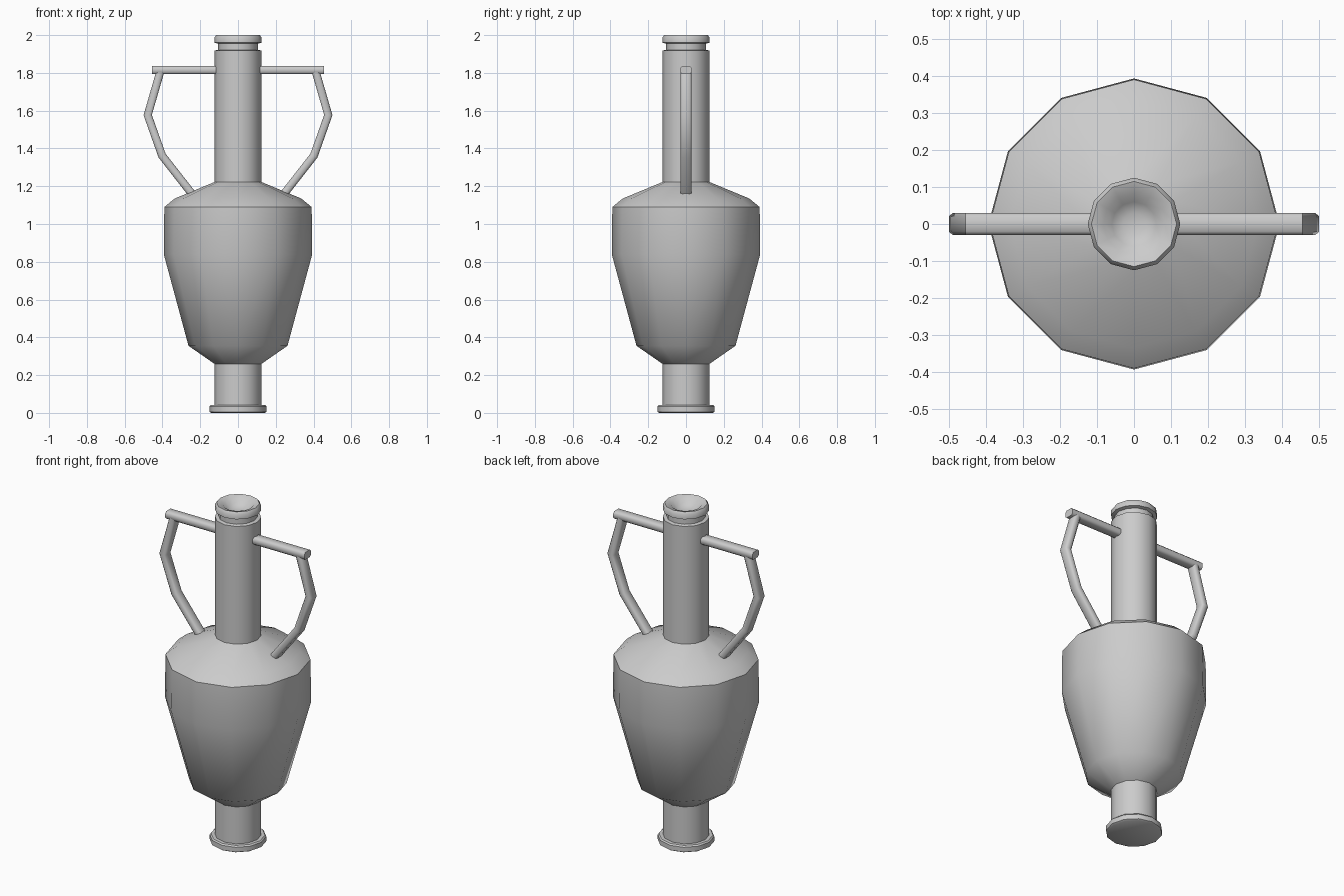
import bpy, bmesh, math
from mathutils import Vector

if "Cube" in bpy.data.objects:
    bpy.data.objects.remove(bpy.data.objects["Cube"])

SIDES = 12


def finish(name, bm, angle):
    bmesh.ops.recalc_face_normals(bm, faces=bm.faces)
    mesh = bpy.data.meshes.new(name)
    bm.to_mesh(mesh)
    bm.free()
    ob = bpy.data.objects.new(name, mesh)
    bpy.context.collection.objects.link(ob)
    bpy.ops.object.select_all(action='DESELECT')
    ob.select_set(True)
    bpy.context.view_layer.objects.active = ob
    bpy.ops.object.shade_smooth_by_angle(angle=math.radians(angle))
    return ob


def skin(bm, rings):
    for a, b in zip(rings, rings[1:]):
        n = len(a)
        for i in range(n):
            bm.faces.new((a[i], a[(i + 1) % n], b[(i + 1) % n], b[i]))
    bm.faces.new(rings[0])
    bm.faces.new(rings[-1])


def lathe(name, profile):
    bm = bmesh.new()
    rings = [[bm.verts.new((r * math.cos(math.tau * i / SIDES),
                            r * math.sin(math.tau * i / SIDES), z))
              for i in range(SIDES)] for r, z in profile]
    skin(bm, rings)
    return finish(name, bm, 40)


def sweep(name, path, width, thick, bevel):
    """Sweep a chamfered rectangle along a mitred path in the xz plane."""
    w, t = width / 2, thick / 2
    section = [(w - bevel, -t), (w, -t + bevel), (w, t - bevel), (w - bevel, t),
               (bevel - w, t), (-w, t - bevel), (-w, bevel - t), (bevel - w, -t)]
    pts = [Vector((x, 0, z)) for x, z in path]
    bm = bmesh.new()
    rings = []
    for i, p in enumerate(pts):
        d0 = (p - pts[max(i - 1, 0)]).normalized()
        d1 = (pts[min(i + 1, len(pts) - 1)] - p).normalized()
        d = (d0 + d1).normalized()
        normal = Vector((d.z, 0, -d.x))
        mitre = 1 / max(d.dot(d1 if d1.length else d0), 0.5)
        rings.append([bm.verts.new(p + Vector((0, y, 0)) + normal * s * mitre)
                      for y, s in section])
    skin(bm, rings)
    return finish(name, bm, 50)


# Foot, body, neck and lip with a dished mouth, turned as one vessel
lathe("vessel", [
    (0.142, 0), (0.152, 0.006), (0.152, 0.034), (0.145, 0.042), (0.125, 0.042),
    (0.125, 0.26), (0.262, 0.355), (0.393, 0.84), (0.39, 1.09), (0.335, 1.135),
    (0.125, 1.222), (0.125, 1.918), (0.105, 1.922), (0.105, 1.955),
    (0.125, 1.96), (0.125, 1.988), (0.115, 2.0), (0.083, 1.99),
    (0.06, 1.965), (0.03, 1.952)])

# Handles on both sides: a level bar and a bent strut down to the shoulder
for side, label in ((1, "right"), (-1, "left")):
    sweep(label + "_handle_bar", [(side * 0.10, 1.815), (side * 0.455, 1.815)],
          0.06, 0.044, 0.01)
    sweep(label + "_handle_strut",
          [(side * x, z) for x, z in
           ((0.412, 1.805), (0.478, 1.577), (0.402, 1.362), (0.24, 1.155))],
          0.06, 0.042, 0.01)
